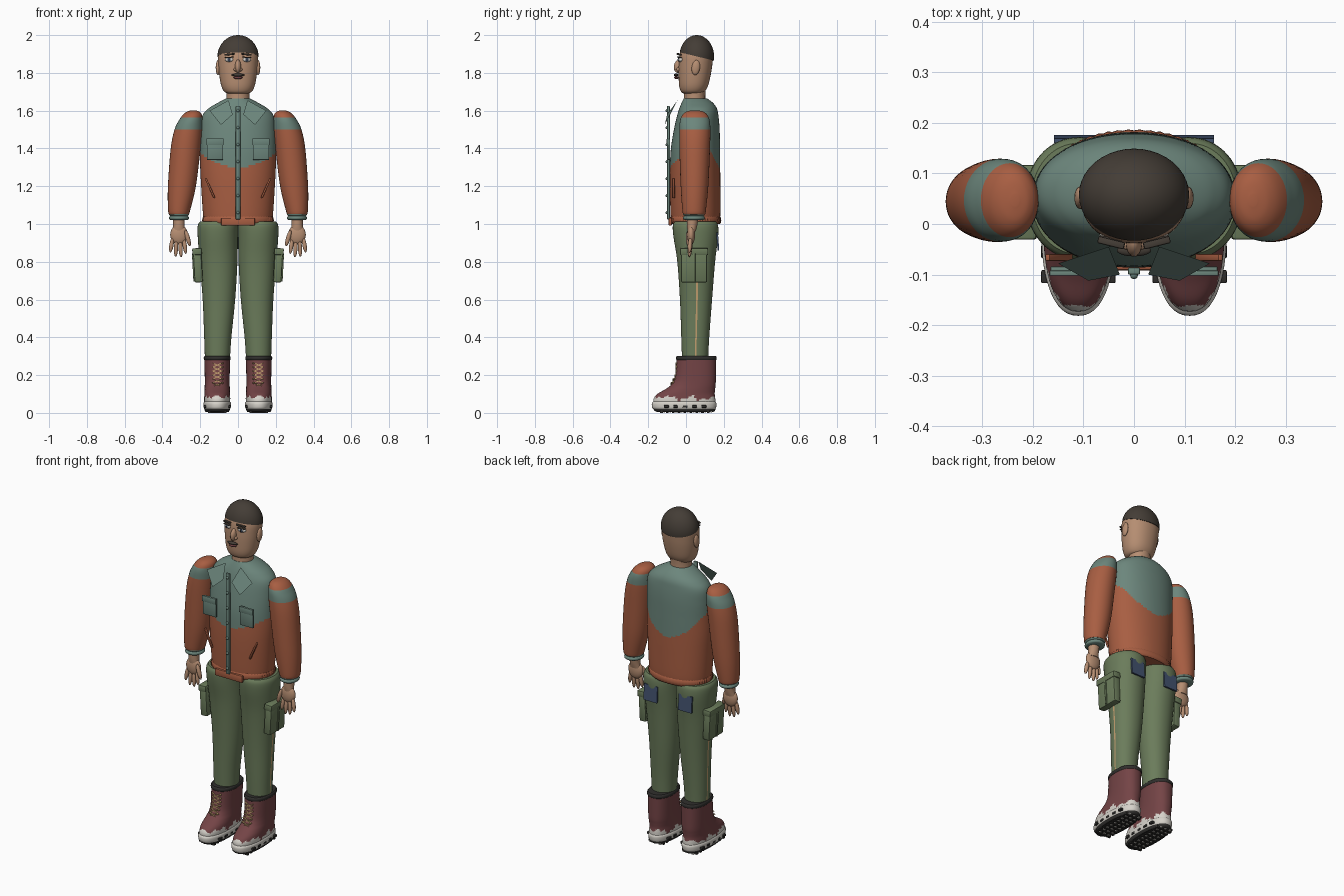
import bpy, bmesh, math
from mathutils import Vector, Matrix, Euler

if "Cube" in bpy.data.objects:
    bpy.data.objects.remove(bpy.data.objects["Cube"], do_unlink=True)


def material(name, *rgb):
    lin = [(c / 255 / 12.92) if c < 11 else ((c / 255 + 0.055) / 1.055) ** 2.4 for c in rgb]
    m = bpy.data.materials.new(name)
    m.use_nodes = True
    m.diffuse_color = (*lin, 1)
    m.node_tree.nodes["Principled BSDF"].inputs["Base Color"].default_value = (*lin, 1)
    return m


TEAL = material("teal cloth", 108, 134, 124)
RUST = material("rust cloth", 168, 94, 66)
OLIVE = material("olive cloth", 107, 124, 91)
SKIN = material("skin", 182, 142, 114)
HAIR = material("dark brown hair", 68, 61, 54)
MAROON = material("maroon leather", 116, 68, 70)
WHITE = material("off white rubber", 214, 210, 202)
DARK = material("charcoal rubber", 48, 47, 45)
NAVY = material("navy cloth", 66, 82, 110)
TAN = material("tan cord", 196, 160, 112)


def finish(name, bm, mats, mirror=False):
    bmesh.ops.recalc_face_normals(bm, faces=bm.faces)
    me = bpy.data.meshes.new(name)
    for f in bm.faces:
        f.smooth = True
    bm.to_mesh(me)
    bm.free()
    for m in mats:
        me.materials.append(m)
    me.set_sharp_from_angle(angle=math.radians(40))
    ob = bpy.data.objects.new(name, me)
    bpy.context.collection.objects.link(ob)
    if mirror:
        ob.modifiers.new("mirror", 'MIRROR')
    return ob


def spline(rings, steps):
    """Smooth in-between rings."""
    out = []
    for i in range(len(rings) - 1):
        a, b, c, d = (rings[min(max(k, 0), len(rings) - 1)] for k in (i - 1, i, i + 1, i + 2))
        for s in range(steps):
            t = s / steps
            out.append([q + t * ((r - p) / 2 + t * ((2 * p - 5 * q + 4 * r - u) / 2
                        + t * (3 * q - p - 3 * r + u) / 2)) for p, q, r, u in zip(a, b, c, d)])
    return out + [rings[-1]]


def loft(name, rings, mats, rule=None, seg=48, exp=2.0, steps=5, ripple=0, mirror=False):
    """Stack of rounded sections, each (z, centre x, centre y, radius x, radius y)."""
    bm = bmesh.new()
    rows = []
    for z, cx, cy, rx, ry in spline(rings, steps):
        row = []
        for j in range(seg):
            a = math.tau * j / seg
            c, s = math.cos(a), math.sin(a)
            k = 1 + (ripple if j % 2 else 0)
            row.append(bm.verts.new((cx + k * rx * math.copysign(abs(c) ** (2 / exp), c),
                                     cy + k * ry * math.copysign(abs(s) ** (2 / exp), s), z)))
        rows.append(row)
    for lo, hi in zip(rows, rows[1:]):
        for j in range(seg):
            n = (j + 1) % seg
            f = bm.faces.new((lo[j], lo[n], hi[n], hi[j]))
            if rule:
                f.material_index = rule(f.calc_center_median(), j)
    bm.faces.new(rows[0])
    top = bm.faces.new(rows[-1])
    if rule:
        top.material_index = rule(top.calc_center_median(), 0)
    return finish(name, bm, mats, mirror)


def place(loc, size, rot):
    return Matrix.LocRotScale(Vector(loc), Euler([math.radians(r) for r in rot]), Vector(size))


def blob(name, loc, radii, mat, rot=(0, 0, 0), mirror=False, seg=20):
    bm = bmesh.new()
    bmesh.ops.create_uvsphere(bm, u_segments=seg, v_segments=seg // 2 + 2, radius=1,
                              matrix=place(loc, radii, rot))
    return finish(name, bm, [mat], mirror)


def box(name, loc, size, mat, rot=(0, 0, 0), mirror=False, bevel=0.0):
    bm = bmesh.new()
    bmesh.ops.create_cube(bm, size=1, matrix=place(loc, size, rot))
    if bevel:
        bmesh.ops.bevel(bm, geom=bm.edges[:], offset=bevel, segments=2, affect='EDGES', profile=0.5)
    return finish(name, bm, [mat], mirror)


# Jacket body with a curved yoke
def yoke(c, j):
    low, rise = (1.28, 0.16) if c.y > 0.05 else (1.30, 0.075)
    return 0 if c.z > low + rise * min(1, abs(c.x) / 0.2) ** 2 else 1


loft("jacket_body", [(1.01, 0, .05, .18, .128), (1.06, 0, .05, .186, .132), (1.2, 0, .048, .195, .134),
                     (1.3, 0, .048, .2, .133), (1.4, 0, .05, .2, .13), (1.5, 0, .057, .198, .121),
                     (1.57, 0, .062, .19, .11), (1.61, 0, .064, .158, .1), (1.64, 0, .06, .11, .084),
                     (1.665, 0, .05, .062, .062)],
     [TEAL, RUST], yoke, seg=96, exp=2.1, steps=9)
loft("jacket_hem", [(1.0, 0, .05, .178, .127), (1.01, 0, .05, .186, .134), (1.03, 0, .05, .186, .134),
                    (1.042, 0, .05, .18, .128)], [RUST], seg=120, exp=2.1, steps=2, ripple=.016)
box("hem_front_band", (0, -.083, 1.012), (.18, .018, .042), RUST, bevel=.006)
box("zip_placket", (0, -.093, 1.325), (.024, .014, .6), TEAL, bevel=.003)
for i in range(7):
    blob(f"placket_button_{i + 1}", (0, -.101, 1.06 + i * .09), (.008, .008, .008), TEAL, seg=12)
box("chest_pockets", (.122, -.09, 1.395), (.086, .012, .11), TEAL, mirror=True, bevel=.002)
box("chest_pocket_flaps", (.122, -.097, 1.435), (.09, .01, .034), TEAL, mirror=True, bevel=.002)
box("slit_pockets", (.148, -.066, 1.19), (.01, .014, .115), RUST, rot=(0, 24, 0), mirror=True, bevel=.003)

# Pointed collar flaps
bm = bmesh.new()
flap = bm.faces.new([bm.verts.new(p) for p in
                     ((.05, -.045, 1.655), (.15, -.078, 1.6), (.09, -.112, 1.525), (.028, -.1, 1.58))])
bmesh.ops.solidify(bm, geom=[flap], thickness=.01)
finish("collar_flaps", bm, [TEAL], mirror=True)

# Sleeves with a shoulder band and cap, then cuffs
loft("sleeves", [(1.05, .312, .043, .05, .056), (1.07, .312, .043, .058, .062), (1.2, .297, .045, .074, .073),
                 (1.4, .277, .046, .079, .081), (1.5, .262, .047, .074, .082), (1.55, .25, .047, .062, .078),
                 (1.58, .241, .047, .049, .064), (1.596, .237, .047, .03, .042), (1.602, .235, .047, .008, .012)],
     [RUST, TEAL], lambda c, j: 1 if 1.5 < c.z < 1.567 else 0, steps=7, mirror=True)
for i, z in enumerate((1.022, 1.043)):
    loft(f"cuffs_{i + 1}", [(z, .312, .042, .046, .05), (z + .005, .312, .042, .052, .057),
                            (z + .015, .312, .042, .052, .057), (z + .021, .312, .042, .046, .05)],
         [TEAL], steps=2, mirror=True)

# Hands
loft("wrists", [(.96, .313, .03, .034, .021), (.99, .313, .032, .03, .027), (1.03, .313, .035, .031, .031)],
     [SKIN], seg=24, mirror=True)
blob("palms", (.312, .027, .943), (.047, .021, .053), SKIN, mirror=True)
for i, (x, z, h, tilt) in enumerate(((.352, .89, .042, -9), (.328, .875, .049, -3),
                                     (.304, .873, .05, 3), (.282, .885, .044, 8))):
    blob(f"fingers_{i + 1}", (x, .021, z), (.0115, .012, h), SKIN, rot=(-4, tilt, 0), mirror=True, seg=14)
blob("thumbs", (.266, .012, .925), (.012, .013, .045), SKIN, rot=(0, 16, 0), mirror=True, seg=14)

# Head, neck and face
loft("neck", [(1.64, 0, .046, .062, .058), (1.68, 0, .046, .06, .056), (1.76, 0, .05, .062, .058)], [SKIN])
loft("head", [(1.69, 0, .035, .05, .045), (1.70, 0, .036, .072, .062), (1.73, 0, .04, .088, .076),
              (1.78, 0, .045, .098, .084), (1.84, 0, .05, .104, .089), (1.9, 0, .055, .104, .088),
              (1.95, 0, .058, .082, .07), (1.985, 0, .058, .03, .026)], [SKIN], exp=2.15)
bm = bmesh.new()
bmesh.ops.create_uvsphere(bm, u_segments=40, v_segments=32, radius=1,
                          matrix=place((0, .057, 1.885), (.109, .092, .115), (0, 0, 0)))
bmesh.ops.bisect_plane(bm, geom=bm.verts[:] + bm.edges[:] + bm.faces[:], plane_co=(0, -.03, 1.908),
                       plane_no=(0, .24, 1), clear_inner=True)
bmesh.ops.holes_fill(bm, edges=[e for e in bm.edges if e.is_boundary])
finish("hair_cap", bm, [HAIR])
blob("ears", (.106, .052, 1.828), (.012, .022, .04), SKIN, rot=(-8, 0, 0), mirror=True)
blob("nose", (0, -.038, 1.835), (.016, .026, .036), SKIN, rot=(-14, 0, 0))
blob("nostrils", (.013, -.04, 1.818), (.01, .012, .01), SKIN, mirror=True, seg=12)
blob("eyes", (.047, -.029, 1.87), (.023, .012, .012), WHITE, rot=(0, 0, 14), mirror=True)
blob("irises", (.047, -.039, 1.87), (.009, .004, .01), NAVY, mirror=True, seg=14)
blob("pupils", (.047, -.0425, 1.87), (.004, .002, .005), DARK, mirror=True, seg=10)
box("upper_lids", (.047, -.035, 1.882), (.046, .016, .005), HAIR, rot=(0, 4, 14), mirror=True, bevel=.002)
box("eyebrows", (.045, -.037, 1.898), (.054, .014, .009), HAIR, rot=(0, 6, 14), mirror=True, bevel=.003)
blob("moustache", (0, -.052, 1.789), (.034, .012, .008), HAIR)
blob("lower_lip", (0, -.05, 1.775), (.025, .013, .008), MAROON)

# Trousers with an outer seam
loft("trouser_legs", [(.28, .109, .048, .066, .069), (.4, .107, .049, .072, .074), (.6, .101, .053, .086, .085),
                      (.8, .103, .054, .1, .1), (.93, .107, .052, .106, .118), (.99, .107, .05, .106, .12),
                      (1.012, .106, .05, .096, .11)],
     [OLIVE, TAN], lambda c, j: 1 if j == 0 and c.z < .73 else 0, seg=64, exp=2.1, mirror=True)
box("cargo_pockets", (.212, .043, .77), (.044, .138, .158), OLIVE, rot=(0, 3, 0), mirror=True, bevel=.008)
box("cargo_flaps", (.217, .043, .854), (.05, .148, .036), OLIVE, rot=(0, 3, 0), mirror=True, bevel=.006)
box("cargo_pleats", (.235, .043, .77), (.01, .012, .15), OLIVE, rot=(0, 3, 0), mirror=True, bevel=.002)
box("back_pockets", (.114, .168, .908), (.088, .009, .095), NAVY, rot=(4, 0, 0), mirror=True)


# Boots: splashed lower edge, padded collar, laces and soles
def splash(c, j):
    edge = .078 + .012 * math.sin(c.y * 55) + .008 * math.sin(c.x * 90 + c.y * 130)
    return 1 if c.z < edge + (.014 if c.y < -.12 else 0) else 0


loft("boots", [(.045, .11, -.008, .068, .164), (.075, .11, -.008, .069, .163), (.1, .11, 0, .068, .152),
               (.125, .11, .022, .067, .132), (.15, .11, .04, .066, .117), (.19, .11, .05, .066, .108),
               (.285, .11, .055, .068, .104)],
     [MAROON, WHITE], splash, seg=72, exp=2.3, steps=6, mirror=True)
loft("boot_collars", [(.278, .11, .055, .066, .102), (.284, .11, .055, .071, .107), (.296, .11, .055, .071, .107),
                      (.302, .11, .055, .066, .102)], [DARK], exp=2.3, steps=2, mirror=True)
loft("midsoles", [(.018, .11, -.008, .064, .16), (.026, .11, -.01, .071, .169), (.05, .11, -.01, .073, .171),
                  (.06, .11, -.009, .068, .164)], [WHITE], exp=2.3, steps=3, mirror=True)
loft("outsoles", [(.005, .11, -.005, .06, .15), (.012, .11, -.007, .066, .161), (.024, .11, -.008, .067, .164)],
     [DARK], exp=2.3, steps=2, mirror=True)
for i in range(9):
    y = -.13 + i * .031
    box(f"sole_lugs_{i + 1}", (.11, y, .006), (.1, .014, .012), DARK, mirror=True)
    for k in (-1, 0, 1):
        box(f"tread_dots_{i + 1}_{k + 2}", (.11 + k * .03, y + .015, .005), (.012, .009, .008), WHITE, mirror=True)
    if i % 2 == 0:
        box(f"sole_side_blocks_{i + 1}", (.11, y * .8, .034), (.147, .026, .014), DARK, mirror=True, bevel=.003)
for i in range(6):
    z = .148 + i * .021
    y = -.078 + .026 * min(1, i / 2.5)
    for tilt in (-24, 24):
        box(f"laces_{i + 1}_{'a' if tilt < 0 else 'b'}", (.11, y, z), (.056, .008, .005), TAN,
            rot=(0, tilt, 0), mirror=True)
    blob(f"lace_eyelets_{i + 1}", (.082, y + .004, z + .01), (.005, .008, .005), TAN, mirror=True, seg=8)
